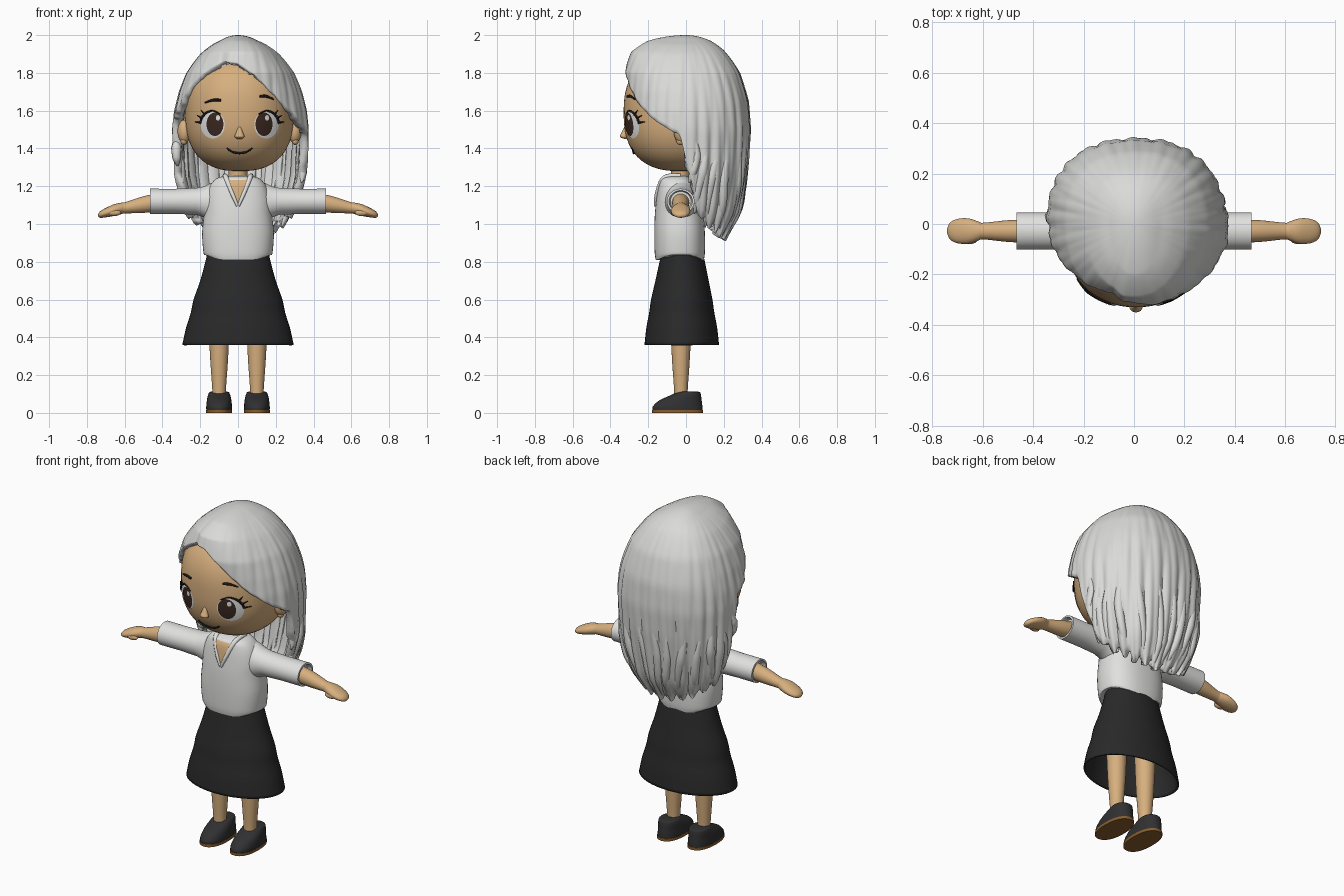
import bpy, bmesh
from math import sin, cos, pi, sqrt, radians
from mathutils import Vector

if "Cube" in bpy.data.objects:
    bpy.data.objects.remove(bpy.data.objects["Cube"])


def material(name, r, g, b):
    m = bpy.data.materials.new(name)
    m.use_nodes = True
    m.diffuse_color = (r, g, b, 1)
    m.node_tree.nodes["Principled BSDF"].inputs["Base Color"].default_value = (r, g, b, 1)
    return m


SKIN = material("skin", .68, .43, .21)
HAIR = material("silver_hair", .70, .70, .69)
CLOTH = material("white_cloth", .75, .75, .74)
SKIRT = material("black_cloth", .022, .022, .022)
SHOE = material("black_leather", .03, .03, .032)
SOLE = material("brown_sole", .25, .11, .025)
IRIS = material("dark_brown", .045, .022, .015)
INK = material("lash_black", .012, .008, .007)
WHITE = material("eye_white", .85, .85, .85)


def finish(name, bm, mat, recalc=True):
    if recalc:
        bmesh.ops.recalc_face_normals(bm, faces=bm.faces)
    me = bpy.data.meshes.new(name)
    bm.to_mesh(me)
    bm.free()
    ob = bpy.data.objects.new(name, me)
    bpy.context.collection.objects.link(ob)
    me.materials.append(mat)
    bpy.ops.object.select_all(action='DESELECT')
    ob.select_set(True)
    bpy.context.view_layer.objects.active = ob
    bpy.ops.object.shade_smooth_by_angle(angle=radians(50))
    return ob


def lerp(table, x):
    """Linear lookup in a list of (key, value) pairs."""
    if x <= table[0][0]:
        return table[0][1]
    for (a, va), (b, vb) in zip(table, table[1:]):
        if x <= b:
            return va + (vb - va) * (x - a) / (b - a)
    return table[-1][1]


def smooth_rings(rings, sub):
    """Catmull-Rom interpolation between rings."""
    out = []
    for i in range(len(rings) - 1):
        p = [Vector(rings[max(0, min(len(rings) - 1, i + k))]) for k in (-1, 0, 1, 2)]
        for j in range(sub):
            t = j / sub
            out.append(p[1] + (p[2] - p[0]) * .5 * t
                       + (p[0] * 2 - p[1] * 5 + p[2] * 4 - p[3]) * .5 * t * t
                       + (p[1] * 3 - p[0] - p[2] * 3 + p[3]) * .5 * t ** 3)
    return out + [Vector(rings[-1])]


def loft(name, rings, mat, axis='z', q=2.0, sub=4, n=40, caps=(True, True)):
    """Rings are (cx, cy, cz, a, b) with superellipse exponent q."""
    bm = bmesh.new()
    rows = []
    for cx, cy, cz, a, b in smooth_rings(rings, sub):
        row = []
        for k in range(n):
            c, s = cos(2 * pi * k / n), sin(2 * pi * k / n)
            d = (abs(c) ** q + abs(s) ** q) ** (-1 / q)
            u, v = a * c * d, b * s * d
            row.append(bm.verts.new((cx + u, cy + v, cz) if axis == 'z' else (cx, cy + u, cz + v)))
        rows.append(row)
    for r0, r1 in zip(rows, rows[1:]):
        for k in range(n):
            bm.faces.new((r0[k], r0[(k + 1) % n], r1[(k + 1) % n], r1[k]))
    for on, row in zip(caps, (rows[0], rows[-1])):
        if on:
            bm.faces.new(row)
    return finish(name, bm, mat)


def stroke(name, pts, radii, mat, thick):
    cu = bpy.data.curves.new(name, 'CURVE')
    cu.dimensions = '3D'
    cu.bevel_depth = thick
    cu.bevel_resolution = 2
    cu.use_fill_caps = True
    sp = cu.splines.new('POLY')
    pts = smooth_rings(pts, 5)
    sp.points.add(len(pts) - 1)
    for i, p in enumerate(pts):
        sp.points[i].co = (*p, 1)
        sp.points[i].radius = lerp(radii, i / (len(pts) - 1))
    sp.use_smooth = True
    ob = bpy.data.objects.new(name, cu)
    bpy.context.collection.objects.link(ob)
    cu.materials.append(mat)


def ball(name, loc, size, mat):
    bm = bmesh.new()
    bmesh.ops.create_uvsphere(bm, u_segments=24, v_segments=14, radius=1)
    for v in bm.verts:
        v.co = Vector(loc) + v.co * Vector(size)
    return finish(name, bm, mat)


# Head, with a rounded-box shape
HC, HR, HQ, HP = Vector((.008, -.03, 1.59)), Vector((.287, .30, .31)), 2.15, 2.5
bm = bmesh.new()
bmesh.ops.create_uvsphere(bm, u_segments=56, v_segments=36, radius=1)
for v in bm.verts:
    x, y, z = (abs(c) for c in v.co)
    v.co = HC + v.co * HR / ((x ** HQ + y ** HQ) ** (HP / HQ) + z ** HP) ** (1 / HP)
finish("head", bm, SKIN)


def face(x, z, off=0):
    rho = max(0, 1 - abs((z - HC.z) / HR.z) ** HP) ** (1 / HP)
    d = max(0, rho ** HQ - abs((x - HC.x) / HR.x) ** HQ) ** (1 / HQ)
    return Vector((x, HC.y - HR.y * d - off, z))


def patch(name, cx, cz, rx, rz, off, mat):
    """Thin oval that follows the face."""
    bm = bmesh.new()
    n, rows = 32, []
    for i in range(1, 6):
        rows.append([bm.verts.new(face(cx + rx * i / 5 * cos(2 * pi * k / n),
                                       cz + rz * i / 5 * sin(2 * pi * k / n), off)) for k in range(n)])
    bm.faces.new(rows[0])
    for a, b in zip(rows, rows[1:]):
        for k in range(n):
            bm.faces.new((a[k], b[k], b[(k + 1) % n], a[(k + 1) % n]))
    finish(name, bm, mat, False)


# Eyes, lashes, ears and brows
for s, side in ((1, "left"), (-1, "right")):
    m = lambda x: HC.x + s * x
    patch(side + "_eye_white", m(.142), 1.525, .064, .072, .003, WHITE)
    patch(side + "_iris", m(.130), 1.528, .045, .062, .006, IRIS)
    patch(side + "_eye_glint", m(.130) + .016, 1.562, .011, .014, .009, WHITE)
    lid = [face(m(.142 + .066 * cos(a)), 1.525 + .074 * sin(a), .004) for a in (2.3, 1.6, 1, .5, .1)]
    stroke(side + "_upper_lid", lid, [(0, .3), (.6, 1), (1, .8)], INK, .007)
    for k, a in enumerate((.85, .5, .15)):
        p = [face(m(.142 + r * cos(a)), 1.525 + r * 1.1 * sin(a), .005) for r in (.064, .08, .094)]
        stroke(f"{side}_lash_{k}", p, [(0, 1), (1, .3)], INK, .006)
    ball(side + "_ear", (m(.292), -.025, 1.49), (.036, .04, .062), SKIN)
    ball(side + "_ear_lobe", (m(.295), -.03, 1.44), (.018, .022, .022), SKIN)
stroke("right_brow", [face(x, z, .002) for x, z in ((-.175, 1.642), (-.135, 1.655), (-.09, 1.656))],
       [(0, .4), (.6, 1), (1, .8)], INK, .008)
stroke("left_brow", [face(x, z, .002) for x, z in ((.115, 1.675), (.15, 1.676), (.19, 1.66))],
       [(0, .8), (.4, 1), (1, .4)], INK, .008)
stroke("mouth", [face(x, z, .001) for x, z in ((-.06, 1.402), (-.03, 1.382), (.008, 1.376), (.046, 1.382), (.076, 1.402))],
       [(0, .6), (.5, 1), (1, .6)], INK, .007)
loft("nose", [(.008, -.318, 1.45, .012, .008), (.008, -.33, 1.462, .026, .02),
              (.008, -.326, 1.485, .018, .015), (.008, -.318, 1.52, .005, .005)], SKIN, n=16)

# Hair shell: radius tables are keyed by the root of the drop below the crown
drop = lambda z: sqrt(2 - z)
WIDTH = [(drop(z), r) for z, r in ((2, 0), (1.97, .10), (1.95, .14), (1.9, .205), (1.8, .28), (1.7, .32), (1.6, .345),
                                   (1.5, .355), (1.25, .345), (1.1, .31), (1, .27), (.9, .19))]
FRONT = [(drop(z), r) for z, r in ((2, 0), (1.97, .2), (1.91, .29), (1.8, .325), (1.7, .32), (1.5, .31))]
BACK = [(drop(z), r) for z, r in ((2, 0), (1.97, .13), (1.92, .2), (1.8, .285), (1.65, .33), (1.5, .34), (1.35, .33),
                                  (1.2, .31), (1.06, .285), (.9, .2))]
EDGE = [(-180, .93), (-140, .97), (-112, 1.05), (-102, 1.18), (-96, 1.4), (-88, 1.56), (-75, 1.6), (-50, 1.74),
        (-30, 1.82), (-15, 1.86), (0, 1.85), (15, 1.79), (30, 1.71), (45, 1.63), (65, 1.54), (85, 1.47),
        (92, 1.3), (100, 1.08), (112, 1.01), (140, .95), (180, .93)]
SIDE = [(-180, 1), (-90, .97), (-60, .96), (-18, .93), (-8, 1), (60, 1.02), (85, 1.06), (110, 1.02), (180, 1)]


def hair_point(deg, u, lift=0):
    a = radians(deg)
    s, c = abs(sin(a)), cos(a)
    if u < .001:
        return Vector((0, -.01, 2))
    r = ((s / lerp(WIDTH, u)) ** 2.3 + (abs(c) / lerp(FRONT if c > 0 else BACK, u)) ** 2.3) ** (-1 / 2.3)
    groove = abs(sin(12 * a + 2.5 * u + sin(3 * a))) * .6 + abs(sin(19 * a - 3 * u)) * .4 - .6
    r *= lerp(SIDE, deg) * (1 + groove * lerp([(.2, .005), (.6, .025), (1, .08)], u)) + lift
    return Vector((r * sin(a), -r * c, 2 - u * u))


bm = bmesh.new()
N, M, rows = 240, 44, []
for k in range(N):
    deg = -180 + 360 * k / N
    a = radians(deg)
    tip = lerp([(80, 0), (110, .05), (180, .05)], abs(deg))
    end = drop(lerp(EDGE, deg) + tip * (.5 - abs(sin(12 * a + 2.5 + sin(3 * a)))))
    rows.append([bm.verts.new(hair_point(deg, end * j / M)) for j in range(M + 1)])
for k in range(N):
    a, b = rows[k], rows[(k + 1) % N]
    for j in range(M):
        bm.faces.new((a[j], a[j + 1], b[j + 1], b[j]))
bmesh.ops.remove_doubles(bm, verts=bm.verts, dist=.0001)
hair = finish("hair", bm, HAIR)
mod = hair.modifiers.new("thickness", 'SOLIDIFY')
mod.thickness, mod.offset = .045, -1

# Loose locks along the lower hair
for i, deg in enumerate((-168, -150, -132, -118, -106, -98, 95, 103, 116, 130, 148, 166, 180)):
    end = lerp(EDGE, deg) - .01 * (i % 3)
    pts = [hair_point(deg + 4 * sin(i + j), drop(1.5 + (end - 1.5) * j / 4), -.05) for j in range(5)]
    stroke(f"hair_lock_{i}", pts, [(0, .2), (.5, 1), (.8, .8), (1, .1)], HAIR, .028)

# Neck and blouse
loft("neck", [(0, -.03, z, r, r) for z, r in ((1.1, .06), (1.22, .05), (1.34, .052))], SKIN)
TORSO = [(z, w, (f + b) / 2, (b - f) / 2) for z, w, f, b in (
    (.81, .172, -.16, .095), (.85, .183, -.166, .1), (.95, .19, -.168, .1), (1.05, .18, -.165, .09),
    (1.13, .172, -.157, .07), (1.2, .15, -.147, .05), (1.24, .115, -.135, .025), (1.255, .07, -.1, 0))]
blouse = loft("blouse", [(0, y, z, w, d) for z, w, y, d in TORSO], CLOTH, q=2.4, sub=5, n=48)
for v in blouse.data.vertices:  # hem rises at the hips
    if v.co.z < .83:
        v.co.z += .03 * max(0, 1 - ((v.co.y + .03) / .12) ** 2) * (.835 - v.co.z) / .025


def chest(x, z, off):
    w, y, d = (lerp([(t[0], t[i]) for t in TORSO], z) for i in (1, 2, 3))
    return Vector((x, y - d * max(0, 1 - abs(x / w) ** 2.4) ** (1 / 2.4) - off, z))


bm = bmesh.new()
grid = [[bm.verts.new(chest(c / 3 * .058 * j / 8, 1.1 + .146 * j / 8, .006)) for c in range(-3, 4)] for j in range(9)]
for a, b in zip(grid, grid[1:]):
    for c in range(6):
        bm.faces.new((a[c], a[c + 1], b[c + 1], b[c]))
bmesh.ops.remove_doubles(bm, verts=bm.verts, dist=.0001)
finish("neckline", bm, SKIN, False)

# Paired parts: collar, sleeves, arms, legs and shoes
for s, side in ((1, "left"), (-1, "right")):
    stroke(side + "_collar", [chest(s * x, z, .002) for x, z in ((.002, 1.095), (.03, 1.16), (.064, 1.245))]
           + [Vector((s * .07, -.03, 1.255))], [(0, .6), (.6, 1.2), (1, 1)], CLOTH, .012)
    loft(side + "_sleeve", [(s * x, -.028, z, a, b) for x, z, a, b in (
        (.09, 1.11, .09, .125), (.14, 1.112, .084, .106), (.18, 1.117, .078, .082), (.22, 1.12, .074, .071),
        (.34, 1.12, .073, .066), (.465, 1.12, .073, .067), (.466, 1.12, .062, .057), (.44, 1.12, .055, .052))],
        CLOTH, 'x', sub=1)
    loft(side + "_arm", [(s * x, -.028, z, a, b) for x, z, a, b in (
        (.42, 1.115, .046, .048), (.5, 1.103, .043, .044), (.595, 1.086, .033, .03), (.615, 1.083, .037, .03),
        (.655, 1.074, .05, .031), (.7, 1.06, .048, .025), (.73, 1.05, .032, .017), (.741, 1.046, .006, .005))],
        SKIN, 'x', n=28)
    ball(side + "_thumb", (s * .655, -.062, 1.06), (.036, .018, .018), SKIN)
    x = s * .1
    loft(side + "_leg", [(x, -.027, z, r, r) for z, r in ((.06, .036), (.12, .036), (.25, .045), (.36, .051), (.6, .06))], SKIN)
    loft(side + "_sole", [(x, -.045, z, .069, .135) for z in (0, .016)], SOLE, q=2.3, sub=1)
    loft(side + "_shoe", [(x, y, z, a, b) for y, z, a, b in (
        (-.045, .016, .068, .133), (-.044, .035, .068, .131), (-.03, .065, .065, .113), (-.005, .09, .06, .085),
        (.012, .108, .053, .063), (.014, .112, .045, .052))], SHOE, q=2.2)

# Skirt, open at the bottom
skirt = loft("skirt", [(0, (f + b) / 2, z, w, (b - f) / 2) for z, w, f, b in (
    (.86, .16, -.125, .085), (.8, .173, -.14, .1), (.7, .2, -.162, .12), (.6, .235, -.185, .14),
    (.53, .25, -.195, .15), (.45, .275, -.21, .165), (.36, .295, -.22, .175))], SKIRT, n=48, caps=(True, False))
mod = skirt.modifiers.new("thickness", 'SOLIDIFY')
mod.thickness, mod.offset = .01, -1
